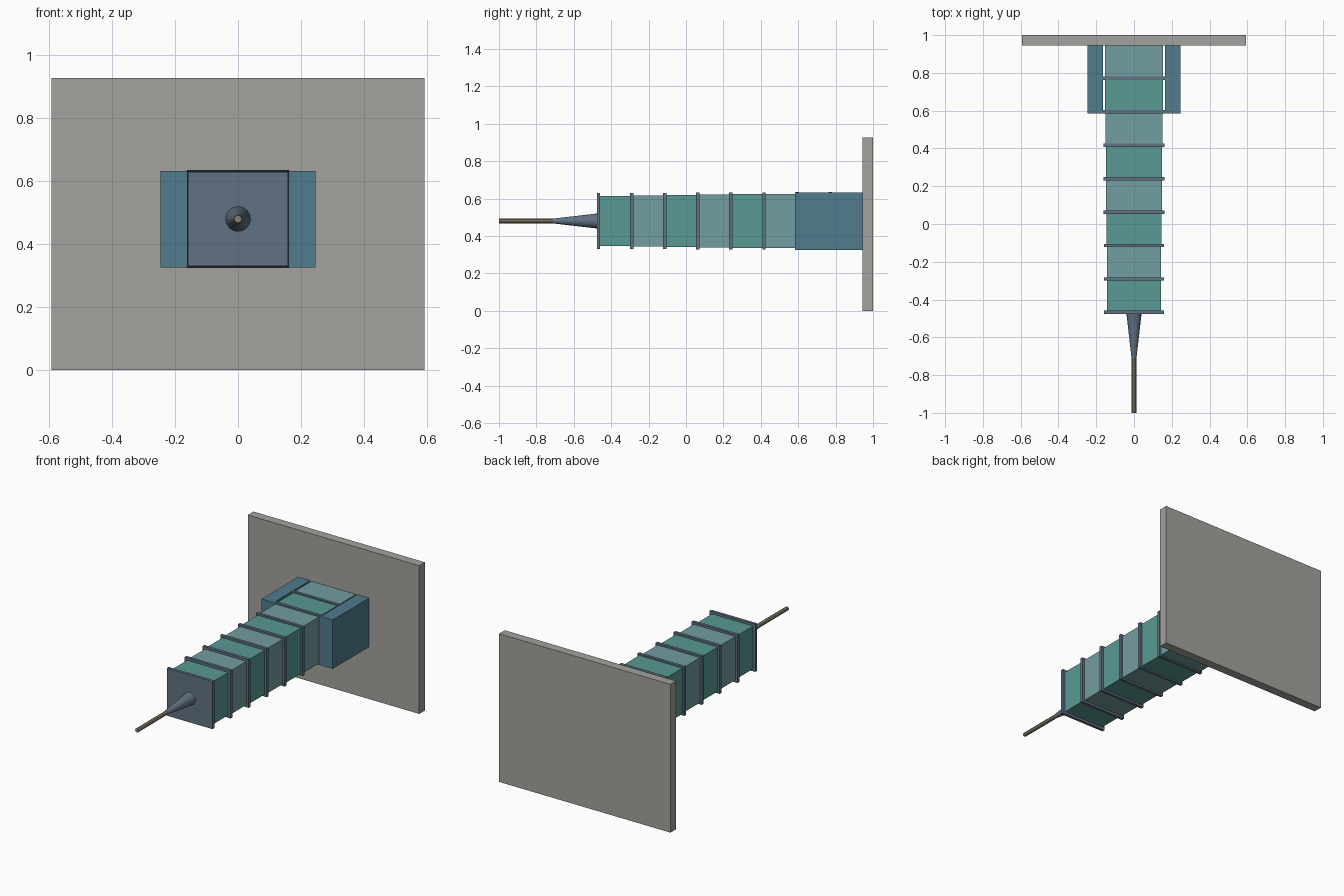
import bpy, math

if "Cube" in bpy.data.objects:
    bpy.data.objects.remove(bpy.data.objects["Cube"])

ZC = 0.48  # height of the central axis


def material(name, rgb):
    m = bpy.data.materials.new(name)
    m.diffuse_color = (*rgb, 1)
    m.use_nodes = True
    m.node_tree.nodes["Principled BSDF"].inputs["Base Color"].default_value = m.diffuse_color
    return m


TEAL = material("teal", (0.10, 0.32, 0.29))
PALE = material("pale_teal", (0.17, 0.34, 0.35))
SLATE = material("slate", (0.12, 0.17, 0.23))
BLUE = material("blue", (0.08, 0.20, 0.27))
STONE = material("stone", (0.37, 0.36, 0.34))
TAN = material("tan", (0.28, 0.24, 0.16))


def box(name, x0, x1, y0, y1, z0, z1, mat):
    bpy.ops.mesh.primitive_cube_add(
        size=1, location=((x0 + x1) / 2, (y0 + y1) / 2, (z0 + z1) / 2))
    o = bpy.context.object
    o.name = name
    o.scale = (x1 - x0, y1 - y0, z1 - z0)
    bpy.ops.object.transform_apply(location=False, rotation=False, scale=True)
    o.data.materials.append(mat)
    return o


def taper(name, y0, y1, r0, r1, sides, mat):
    # round part along y, radius r0 at y0 (front) and r1 at y1 (back)
    bpy.ops.mesh.primitive_cone_add(
        vertices=sides, radius1=r1, radius2=r0, depth=y1 - y0,
        location=(0, (y0 + y1) / 2, ZC), rotation=(math.pi / 2, 0, 0))
    o = bpy.context.object
    o.name = name
    o.data.materials.append(mat)
    return o


# Back wall plate
box("wall_plate", -0.593, 0.593, 0.944, 1.0, 0, 0.927, STONE)

# Telescoping body segments, each led by a flange plate
N, START, PITCH, T = 8, -0.477, 0.177, 0.018
for i in range(N):
    y = START + i * PITCH
    f = i / (N - 1)
    end = 0.946 if i == N - 1 else y + PITCH + 0.002
    hx, hz = 0.142 + 0.012 * f, 0.134 + 0.016 * f
    box(f"segment_{i + 1}", -hx, hx, y + T / 2, end, ZC - hz, ZC + hz,
        PALE if i % 2 else TEAL)
    hx, hz = 0.158 + 0.006 * f, 0.149 + 0.006 * f
    box(f"flange_{i + 1}", -hx, hx, y, y + T, ZC - hz, ZC + hz, SLATE)

# Side support blocks
for name, s in (("left", -1), ("right", 1)):
    a, b = sorted((s * 0.163, s * 0.246))
    box(f"{name}_support", a, b, 0.584, 0.946, 0.326, 0.632, BLUE)

# Nose cone and rod
taper("nose_cone", -0.71, -0.475, 0.013, 0.04, 16, SLATE)
taper("rod", -1.0, -0.70, 0.0125, 0.0125, 8, TAN)
